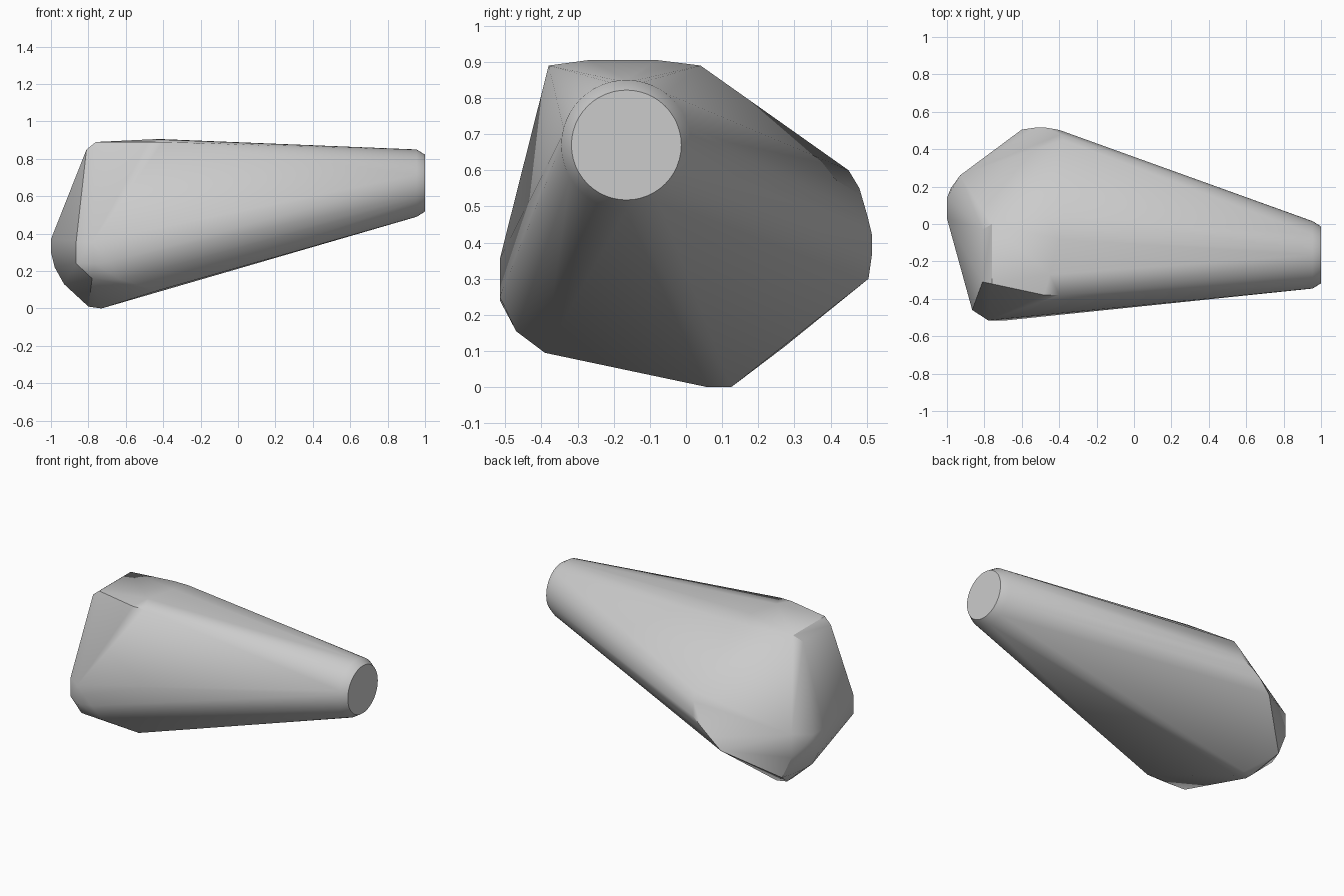
import bpy, bmesh, math

cube = bpy.data.objects.get("Cube")
if cube:
    bpy.data.objects.remove(cube, do_unlink=True)

# Plain grey finish
grey = bpy.data.materials.new("light_grey")
grey.use_nodes = True
colour = (0.6, 0.6, 0.6, 1)
grey.diffuse_color = colour
grey.node_tree.nodes["Principled BSDF"].inputs["Base Color"].default_value = colour


def ring(x, radius, sides=48):
    """Circle around the narrow end's axis."""
    steps = [2 * math.pi * i / sides for i in range(sides)]
    return [(x, -0.165 + radius * math.cos(a), 0.67 + radius * math.sin(a)) for a in steps]


# Corners of the bulky end, grouped by side
top = [(-0.76, -0.32, 0.89), (-0.76, 0, 0.89), (-0.48, 0.04, 0.89), (-0.38, 0.04, 0.89),
       (-0.45, -0.27, 0.905), (-0.4, -0.08, 0.905), (-0.48, -0.38, 0.89), (-0.4, -0.38, 0.89),
       (-0.81, -0.31, 0.85), (-0.81, -0.03, 0.85)]
front = [(-0.865, -0.46, 0.36), (-0.865, -0.46, 0.24), (-0.78, -0.515, 0.355),
         (-0.77, -0.515, 0.24), (-0.68, -0.515, 0.25), (-0.78, -0.47, 0.16), (-0.63, -0.47, 0.155)]
bottom = [(-0.43, -0.39, 0.095), (-0.73, 0.125, 0), (-0.73, 0.06, 0),
          (-0.8, 0.12, 0.01), (-0.8, 0.06, 0.01), (-0.87, 0.27, 0.11)]
end = [(-1, 0.14, 0.37), (-1, 0.03, 0.37), (-1, 0.03, 0.3), (-1, 0.14, 0.3),
       (-0.98, 0.06, 0.22), (-0.93, 0.05, 0.13), (-0.93, 0.14, 0.13),
       (-0.98, 0.19, 0.32), (-0.93, 0.26, 0.4), (-0.93, 0.26, 0.25)]
back = [(-0.38, 0.45, 0.6), (-0.39, 0.48, 0.55), (-0.4, 0.503, 0.47),
        (-0.47, 0.515, 0.42), (-0.53, 0.515, 0.37), (-0.6, 0.505, 0.3)]

# Tapered body: a tight skin stretched over the bulky end and the round tip
bm = bmesh.new()
for point in top + front + bottom + end + back + ring(0.955, 0.18) + ring(1, 0.152):
    bm.verts.new(point)
result = bmesh.ops.convex_hull(bm, input=bm.verts)
loose = {g for g in result["geom_interior"] + result["geom_unused"]
         if isinstance(g, bmesh.types.BMVert)}
bmesh.ops.delete(bm, geom=list(loose), context="VERTS")
bmesh.ops.dissolve_limit(bm, angle_limit=math.radians(0.5), verts=bm.verts, edges=bm.edges)
bmesh.ops.recalc_face_normals(bm, faces=bm.faces)

mesh = bpy.data.meshes.new("tapered_body")
bm.to_mesh(mesh)
bm.free()
mesh.materials.append(grey)
body = bpy.data.objects.new("tapered_body", mesh)
bpy.context.collection.objects.link(body)
bpy.context.view_layer.objects.active = body
body.select_set(True)
bpy.ops.object.shade_smooth_by_angle(angle=math.radians(30))
